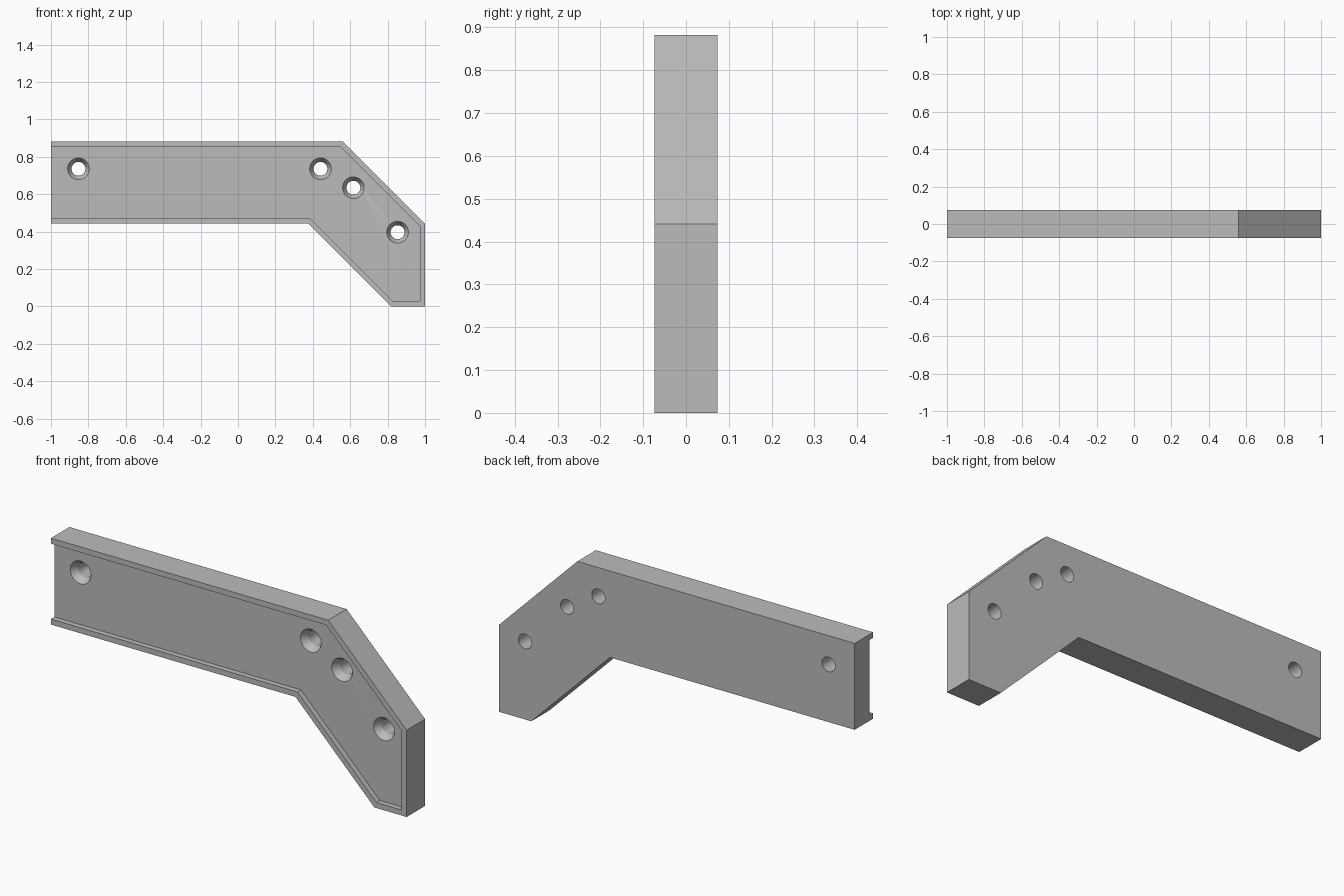
import bpy, bmesh, math
from mathutils import Vector

cube = bpy.data.objects.get("Cube")
if cube:
    bpy.data.objects.remove(cube, do_unlink=True)

HALF = 0.074          # half thickness
RIM = 0.028           # rim width and recess depth
FLOOR = RIM - HALF    # y of the recessed face

grey = bpy.data.materials.new("plain grey")
grey.use_nodes = True
grey.diffuse_color = (0.5, 0.5, 0.5, 1)
grey.node_tree.nodes["Principled BSDF"].inputs["Base Color"].default_value = (0.5, 0.5, 0.5, 1)


def make_object(name, bm):
    bmesh.ops.recalc_face_normals(bm, faces=bm.faces)
    mesh = bpy.data.meshes.new(name)
    bm.to_mesh(mesh)
    bm.free()
    mesh.materials.append(grey)
    obj = bpy.data.objects.new(name, mesh)
    bpy.context.collection.objects.link(obj)
    return obj


def prism(name, outline, y0, y1):
    bm = bmesh.new()
    face = bm.faces.new([bm.verts.new((x, y0, z)) for x, z in outline])
    grown = bmesh.ops.extrude_face_region(bm, geom=[face])
    verts = [v for v in grown["geom"] if isinstance(v, bmesh.types.BMVert)]
    bmesh.ops.translate(bm, verts=verts, vec=(0, y1 - y0, 0))
    return make_object(name, bm)


def bent_outline(inset, left):
    """Outline of the cranked arm, moved inward by inset."""
    top, low, right, foot = 0.882 - inset, 0.443 + inset, 1 - inset, inset
    upper = 1.441 - inset * math.sqrt(2)    # x + z along the upper slope
    lower = 0.818 + inset * math.sqrt(2)    # x + z along the lower slope
    return [(left, top), (upper - top, top), (right, upper - right),
            (right, foot), (lower - foot, foot), (lower - low, low), (left, low)]


def countersunk_cutters(name, centres, sides=48):
    profile = [(0.058, -0.2), (0.058, FLOOR), (0.037, FLOOR + 0.035), (0.037, 0.2)]
    bm = bmesh.new()
    for cx, cz in centres:
        rings = []
        for r, y in profile:
            angles = [math.tau * i / sides for i in range(sides)]
            rings.append([bm.verts.new((cx + r * math.cos(a), y, cz + r * math.sin(a)))
                          for a in angles])
        for a, b in zip(rings, rings[1:]):
            for i in range(sides):
                j = (i + 1) % sides
                bm.faces.new((a[i], a[j], b[j], b[i]))
        bm.faces.new(rings[0])
        bm.faces.new(rings[-1])
    return make_object(name, bm)


def cut(target, cutter):
    mod = target.modifiers.new("cut", "BOOLEAN")
    mod.operation = "DIFFERENCE"
    mod.solver = "EXACT"
    mod.object = cutter
    cutter.hide_render = True
    bpy.context.view_layer.objects.active = target
    bpy.ops.object.modifier_apply(modifier=mod.name)
    bpy.data.objects.remove(cutter, do_unlink=True)


# Cranked arm plate
bracket = prism("bracket_arm", bent_outline(0, -1), -HALF, HALF)

# Front recess, open at the straight end, leaving a raised rim
cut(bracket, prism("recess_cutter", bent_outline(RIM, -1.1), -0.2, FLOOR))

# Countersunk screw holes
cut(bracket, countersunk_cutters("hole_cutters", [
    (-0.853, 0.736), (0.441, 0.736), (0.617, 0.635), (0.853, 0.397)]))

bpy.ops.object.select_all(action="DESELECT")
bracket.select_set(True)
bpy.context.view_layer.objects.active = bracket
bpy.ops.object.shade_smooth_by_angle(angle=math.radians(30))
